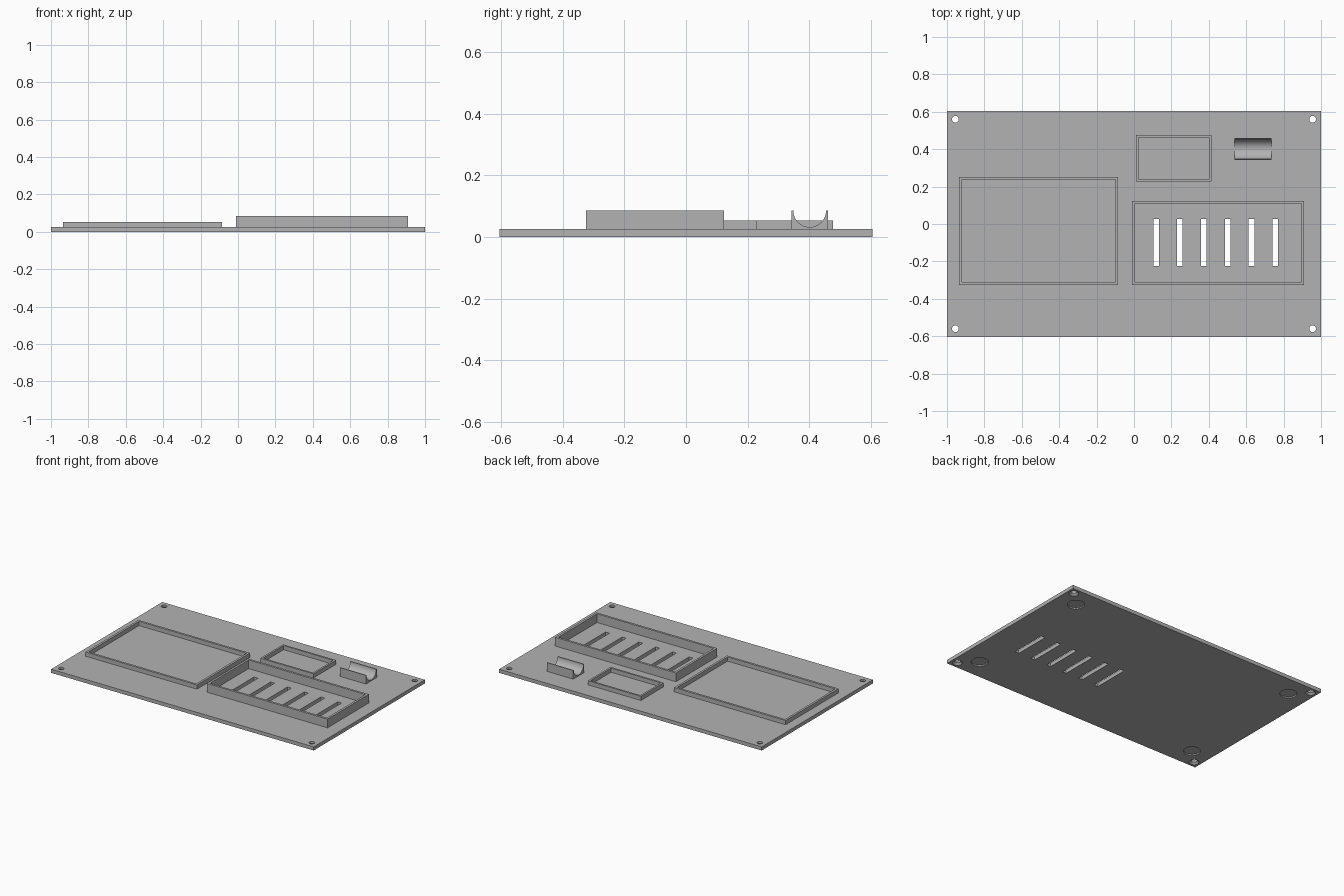
import bpy, bmesh, math
from mathutils import Matrix, Vector

if "Cube" in bpy.data.objects:
    bpy.data.objects.remove(bpy.data.objects["Cube"], do_unlink=True)

GREY = (0.45, 0.45, 0.45, 1)
mat = bpy.data.materials.new("plain grey")
mat.use_nodes = True
mat.diffuse_color = GREY
mat.node_tree.nodes["Principled BSDF"].inputs["Base Color"].default_value = GREY

PLATE_TOP = 0.025


def make_object(name, bm):
    bmesh.ops.recalc_face_normals(bm, faces=bm.faces)
    mesh = bpy.data.meshes.new(name)
    bm.to_mesh(mesh)
    bm.free()
    mesh.materials.append(mat)
    obj = bpy.data.objects.new(name, mesh)
    bpy.context.collection.objects.link(obj)
    return obj


def add_box(bm, x0, x1, y0, y1, z0, z1):
    centre = Vector((x0 + x1, y0 + y1, z0 + z1)) / 2
    size = Matrix.Diagonal((x1 - x0, y1 - y0, z1 - z0, 1))
    bmesh.ops.create_cube(bm, size=1, matrix=Matrix.Translation(centre) @ size)


def add_cone(bm, x, y, z0, z1, r0, r1):
    bmesh.ops.create_cone(bm, cap_ends=True, segments=32, radius1=r0, radius2=r1,
                          depth=z1 - z0, matrix=Matrix.Translation((x, y, (z0 + z1) / 2)))


def cut(target, name, bm):
    cutter = make_object(name, bm)
    mod = target.modifiers.new(name, "BOOLEAN")
    mod.operation = "DIFFERENCE"
    mod.solver = "EXACT"
    mod.object = cutter
    cutter.hide_render = True
    return cutter


def wall_frame(name, x0, x1, y0, y1, top, wall):
    """Rectangular rim: outer and inner loops bridged and extruded upward."""
    bm = bmesh.new()
    loops = []
    for inset in (0, wall):
        a, b, c, d = x0 + inset, x1 - inset, y0 + inset, y1 - inset
        loops.append([bm.verts.new((x, y, PLATE_TOP))
                      for x, y in ((a, c), (b, c), (b, d), (a, d))])
    outer, inner = loops
    for i in range(4):
        j = (i + 1) % 4
        bm.faces.new((outer[i], outer[j], inner[j], inner[i]))
    ring = bmesh.ops.extrude_face_region(bm, geom=bm.faces[:], use_keep_orig=True)
    verts = [g for g in ring["geom"] if isinstance(g, bmesh.types.BMVert)]
    bmesh.ops.translate(bm, verts=verts, vec=(0, 0, top - PLATE_TOP))
    return make_object(name, bm)


# Base plate
bm = bmesh.new()
add_box(bm, -1, 1, -0.605, 0.605, 0, PLATE_TOP)
plate = make_object("base_plate", bm)

corners = [(sx, sy) for sx in (-1, 1) for sy in (-1, 1)]
cutters = []

# Screw holes through the corners
bm = bmesh.new()
for sx, sy in corners:
    add_cone(bm, sx * 0.955, sy * 0.56, -0.02, 0.05, 0.018, 0.018)
cutters.append(cut(plate, "screw_hole_cutter", bm))

# Countersinks under the screw holes
bm = bmesh.new()
for sx, sy in corners:
    add_cone(bm, sx * 0.955, sy * 0.56, -0.004, 0.012, 0.036, 0.018)
cutters.append(cut(plate, "countersink_cutter", bm))

# Shallow round recesses for feet on the underside
bm = bmesh.new()
for sx, sy in corners:
    add_cone(bm, sx * 0.857, sy * 0.463, -0.01, 0.008, 0.053, 0.053)
cutters.append(cut(plate, "foot_recess_cutter", bm))

# Row of ventilation slots
bm = bmesh.new()
for i in range(6):
    x = 0.118 + i * 0.1276
    add_box(bm, x - 0.015, x + 0.015, -0.225, 0.027, -0.02, 0.05)
cutters.append(cut(plate, "vent_slot_cutter", bm))

# Apply the cuts, then drop the cutters
bpy.context.view_layer.update()
graph = bpy.context.evaluated_depsgraph_get()
cut_mesh = bpy.data.meshes.new_from_object(plate.evaluated_get(graph))
plate.modifiers.clear()
plate.data = cut_mesh
for cutter in cutters:
    bpy.data.objects.remove(cutter, do_unlink=True)

# Raised rims
wall_frame("large_frame", -0.935, -0.085, -0.325, 0.252, 0.054, 0.015)
wall_frame("vented_tray_wall", -0.01, 0.91, -0.325, 0.124, 0.085, 0.015)
wall_frame("small_frame", 0.01, 0.415, 0.228, 0.476, 0.053, 0.013)

# Cradle with a half-round trough
bm = bmesh.new()
profile = [(0.342, PLATE_TOP), (0.46, PLATE_TOP), (0.46, 0.085)]
for i in range(25):
    a = math.pi * i / 24
    profile.append((0.401 + 0.053 * math.cos(a), 0.085 - 0.053 * math.sin(a)))
profile.append((0.342, 0.085))
face = bm.faces.new([bm.verts.new((0.537, y, z)) for y, z in profile])
ext = bmesh.ops.extrude_face_region(bm, geom=[face], use_keep_orig=True)
verts = [g for g in ext["geom"] if isinstance(g, bmesh.types.BMVert)]
bmesh.ops.translate(bm, verts=verts, vec=(0.198, 0, 0))
cradle = make_object("cradle", bm)

# Smooth the round surfaces, keep hard edges
bpy.ops.object.select_all(action="DESELECT")
for obj in (plate, cradle):
    obj.select_set(True)
bpy.context.view_layer.objects.active = cradle
bpy.ops.object.shade_smooth_by_angle(angle=math.radians(30))
